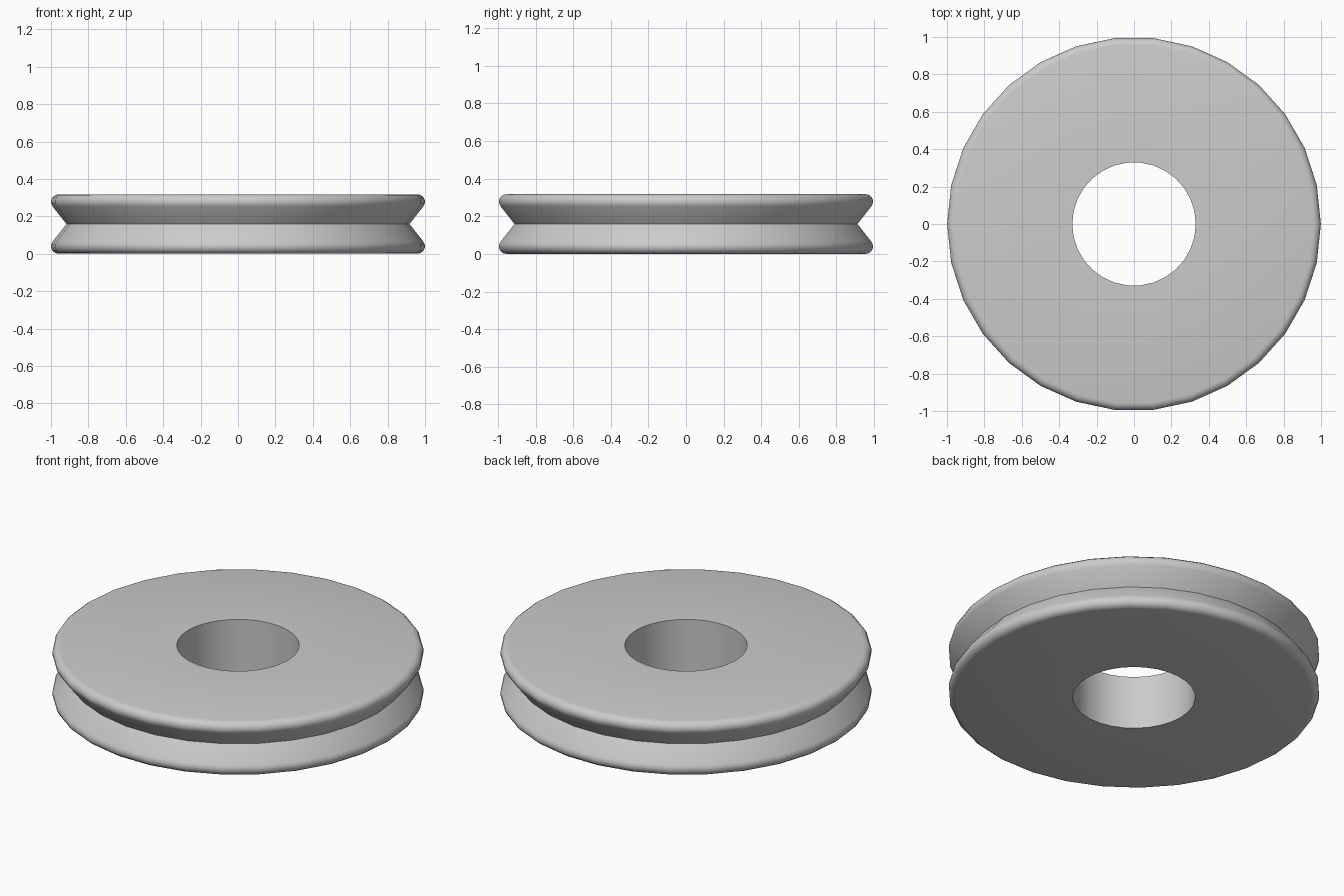
import bpy
import bmesh
from math import cos, sin, radians, tau

cube = bpy.data.objects.get("Cube")
if cube:
    bpy.data.objects.remove(cube, do_unlink=True)

SIDES = 30
HEIGHT = 0.318
HOLE = 0.33      # bore radius
GROOVE = 0.917   # radius at the bottom of the V groove
ROUND = 0.04     # rim rounding radius
STEPS = 5

# Plain grey material
grey = bpy.data.materials.new("light_grey")
grey.use_nodes = True
colour = (0.6, 0.6, 0.6, 1)
grey.diffuse_color = colour
grey.node_tree.nodes["Principled BSDF"].inputs["Base Color"].default_value = colour

# Upper half of the section: bore, rounded rim, groove
upper = [(HOLE, HEIGHT)]
for i in range(STEPS + 1):
    a = radians(90 - 128 * i / STEPS)
    upper.append((1 - ROUND + ROUND * cos(a), HEIGHT - ROUND + ROUND * sin(a)))
lower = [(r, HEIGHT - z) for r, z in reversed(upper)]
profile = upper + [(GROOVE, HEIGHT / 2)] + lower

# Revolve the section around the vertical axis
bm = bmesh.new()
rings = []
for i in range(SIDES):
    t = tau * i / SIDES
    rings.append([bm.verts.new((r * cos(t), r * sin(t), z)) for r, z in profile])
for i, ring in enumerate(rings):
    following = rings[(i + 1) % SIDES]
    for j in range(len(profile)):
        k = (j + 1) % len(profile)
        bm.faces.new((ring[j], ring[k], following[k], following[j]))
bmesh.ops.recalc_face_normals(bm, faces=bm.faces)

mesh = bpy.data.meshes.new("grooved_wheel")
bm.to_mesh(mesh)
bm.free()
mesh.materials.append(grey)
wheel = bpy.data.objects.new("grooved_wheel", mesh)
bpy.context.collection.objects.link(wheel)

# Smooth rim and bore, crisp groove and bore edges
bpy.ops.object.select_all(action="DESELECT")
wheel.select_set(True)
bpy.context.view_layer.objects.active = wheel
bpy.ops.object.shade_smooth_by_angle(angle=radians(35))
